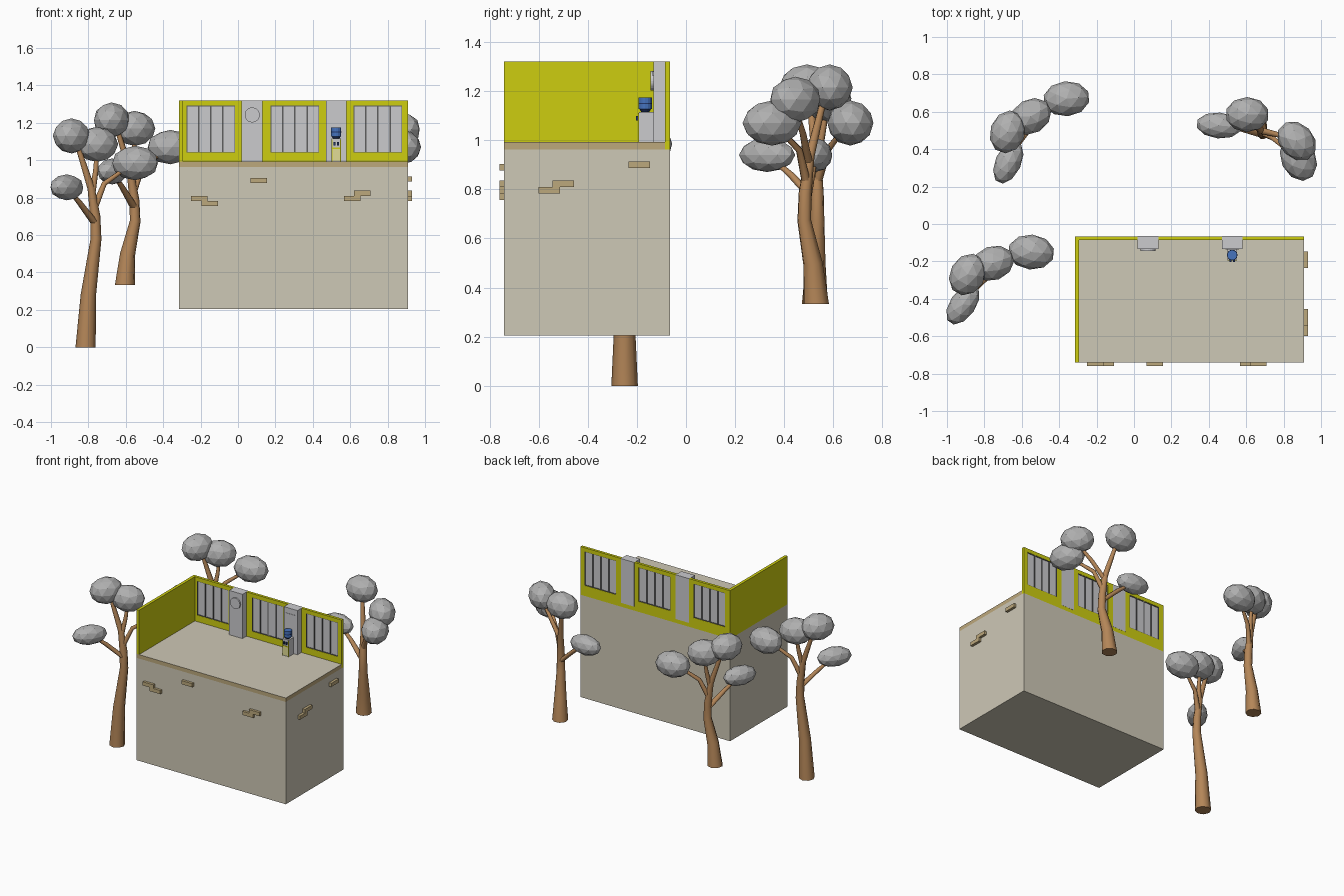
import bpy, bmesh, math
from mathutils import Vector, Matrix

if "Cube" in bpy.data.objects:
    bpy.data.objects.remove(bpy.data.objects["Cube"])


def material(name, r, g, b):
    m = bpy.data.materials.new(name)
    lin = [((c / 255 + 0.055) / 1.055) ** 2.4 for c in (r, g, b)]
    m.diffuse_color = (*lin, 1)
    m.use_nodes = True
    m.node_tree.nodes["Principled BSDF"].inputs["Base Color"].default_value = m.diffuse_color
    return m


BEIGE = material("beige_concrete", 206, 200, 182)
TAN = material("tan_brick", 188, 168, 124)
YELLOW = material("yellow_paint", 206, 206, 16)
GREY = material("light_grey", 203, 203, 206)
DARK = material("dark_grey", 95, 95, 95)
LEAF = material("foliage_grey", 176, 176, 176)
BARK = material("bark_brown", 180, 134, 88)
BLUE = material("bottle_blue", 70, 115, 190)
NAVY = material("navy", 35, 55, 105)
CREAM = material("pale_yellow", 226, 220, 150)


def finish(name, bm, *mats):
    bmesh.ops.recalc_face_normals(bm, faces=bm.faces)
    me = bpy.data.meshes.new(name)
    bm.to_mesh(me)
    bm.free()
    for m in mats:
        me.materials.append(m)
    ob = bpy.data.objects.new(name, me)
    bpy.context.collection.objects.link(ob)
    return ob


def add_box(bm, x0, x1, y0, y1, z0, z1):
    mat = Matrix.Translation(((x0 + x1) / 2, (y0 + y1) / 2, (z0 + z1) / 2)) \
        @ Matrix.Diagonal((x1 - x0, y1 - y0, z1 - z0, 1))
    bmesh.ops.create_cube(bm, size=1, matrix=mat)


def boxes(name, mat, *items):
    bm = bmesh.new()
    for it in items:
        add_box(bm, *it)
    return finish(name, bm, mat)


def cylinder(name, mat, loc, r1, r2, depth, sides=16, along_y=False):
    bm = bmesh.new()
    rot = Matrix.Rotation(math.pi / 2, 4, 'X') if along_y else Matrix()
    bmesh.ops.create_cone(bm, cap_ends=True, segments=sides, radius1=r1, radius2=r2,
                          depth=depth, matrix=Matrix.Translation(loc) @ rot)
    return finish(name, bm, mat)


# --- building extents ---
X0, X1, Y0, Y1 = -0.315, 0.91, -0.74, -0.066
WALL_IN, Z_SLAB, Z_FLOOR, Z_TOP = -0.086, 0.963, 0.992, 1.32

boxes("building_body", BEIGE, (X0, X1, Y0, Y1, 0.205, Z_SLAB))

# floor slab: tan edges, beige top
slab = boxes("floor_slab", TAN, (X0 + 0.02, X1, Y0, WALL_IN, Z_SLAB, Z_FLOOR),
             (X0, X0 + 0.02, Y0, Y0 + 0.004, Z_SLAB, Z_FLOOR))
slab.data.materials.append(BEIGE)
for p in slab.data.polygons:
    if p.normal.z > 0.5:
        p.material_index = 1

# yellow side wall and low strip under the back wall
boxes("side_wall", YELLOW, (X0, X0 + 0.022, Y0 + 0.004, Y1, Z_SLAB, Z_TOP),
      (X0, X0 + 0.022, Y0, Y0 + 0.004, Z_FLOOR, Z_TOP))
boxes("back_wall_strip", YELLOW, (X0 + 0.022, X1, WALL_IN, Y1, Z_SLAB, Z_FLOOR))

# back wall panels, each with a four-pane window
WZ0, WZ1 = 1.04, 1.292
for i, (a, b, wa, wb) in enumerate([(X0 + 0.022, 0.02, -0.275, -0.016),
                                    (0.13, 0.47, 0.174, 0.434),
                                    (0.58, X1, 0.618, 0.878)]):
    boxes(f"wall_panel_{i}", YELLOW,
          (a, b, WALL_IN, Y1, Z_FLOOR, WZ0), (a, b, WALL_IN, Y1, WZ1, Z_TOP),
          (a, wa, WALL_IN, Y1, WZ0, WZ1), (wb, b, WALL_IN, Y1, WZ0, WZ1))
    boxes(f"window_panes_{i}", GREY, (wa, wb, -0.080, -0.072, WZ0, WZ1))
    step, t = (wb - wa) / 4, 0.004
    bars = [(wa + k * step - t, wa + k * step + t, -0.085, -0.067, WZ0, WZ1) for k in (1, 2, 3)]
    bars += [(wa, wa + t, -0.085, -0.067, WZ0, WZ1), (wb - t, wb, -0.085, -0.067, WZ0, WZ1),
             (wa, wb, -0.084, -0.068, WZ0, WZ0 + t), (wa, wb, -0.084, -0.068, WZ1 - t, WZ1)]
    boxes(f"window_bars_{i}", DARK, *bars)

# grey pillars, round clock, small plaque
for i, (a, b) in enumerate([(0.02, 0.13), (0.47, 0.58)]):
    boxes(f"pillar_{i}", GREY, (a, b, -0.133, Y1 + 0.001, Z_FLOOR, Z_TOP))
cylinder("clock", GREY, (0.076, -0.137, 1.242), 0.04, 0.04, 0.014, 24, True)
boxes("plaque", GREY, (0.488, 0.562, -0.136, -0.132, 1.262, 1.28))

# water cooler
boxes("cooler_body", GREY, (0.5, 0.55, -0.192, -0.133, Z_FLOOR, 1.115))
boxes("cooler_front", CREAM, (0.505, 0.545, -0.195, -0.191, 0.996, 1.06))
boxes("cooler_trim", YELLOW, (0.5, 0.505, -0.195, -0.191, Z_FLOOR, 1.11),
      (0.545, 0.55, -0.195, -0.191, Z_FLOOR, 1.11), (0.505, 0.545, -0.195, -0.191, 1.06, 1.067))
boxes("cooler_taps", NAVY, (0.51, 0.52, -0.203, -0.191, 1.08, 1.098),
      (0.53, 0.54, -0.203, -0.191, 1.08, 1.098))
cylinder("bottle_neck", NAVY, (0.525, -0.166, 1.121), 0.015, 0.025, 0.014)
cylinder("bottle", BLUE, (0.525, -0.166, 1.151), 0.027, 0.027, 0.046)
cylinder("bottle_band", NAVY, (0.525, -0.166, 1.15), 0.028, 0.028, 0.005)

# raised bricks: (start along wall, lower z)
BW, BH, OUT = 0.088, 0.027, 0.019
boxes("front_bricks", TAN, *[(s, s + BW, Y0 - OUT, Y0, z, z + BH) for s, z in
      [(-0.25, 0.783), (-0.194, 0.756), (0.068, 0.877), (0.567, 0.783), (0.62, 0.81)]])
boxes("right_bricks", TAN, *[(X1, X1 + OUT, s, s + BW, z, z + BH) for s, z in
      [(-0.6, 0.783), (-0.543, 0.81), (-0.235, 0.886)]])


# --- trees ---
def tube(bm, pts, sides=8):
    rings = []
    for i, (x, y, z, r) in enumerate(pts):
        c = Vector((x, y, z))
        prev, nxt = Vector(pts[max(i - 1, 0)][:3]), Vector(pts[min(i + 1, len(pts) - 1)][:3])
        q = Vector((0, 0, 1)).rotation_difference(nxt - prev) if i else Matrix.Identity(3).to_quaternion()
        rings.append([bm.verts.new(c + q @ Vector((r * math.cos(k * math.tau / sides),
                                                   r * math.sin(k * math.tau / sides), 0)))
                      for k in range(sides)])
    for a, b in zip(rings, rings[1:]):
        for k in range(sides):
            n = (k + 1) % sides
            bm.faces.new((a[k], a[n], b[n], b[k]))
    bm.faces.new(rings[0])
    bm.faces.new(rings[-1])


def tree(name, pivot, angle, base, second):
    place = Matrix.Translation(pivot) @ Matrix.Rotation(math.radians(angle), 4, 'Z')
    # trunk, its lower part squeezed to start at the base height
    trunk = [(0, 0, 0, 0.054), (0.015, 0, 0.28, 0.041), (0.056, 0, 0.58, 0.029),
             (0.052, 0, 0.7, 0.027), (0.03, 0, 0.85, 0.02), (-0.05, -0.015, 1.1, 0.012)]
    trunk = [(x, y, base + z * (0.6 - base) / 0.6 if z < 0.6 else z, r) for x, y, z, r in trunk]
    sx, sy, sz, sa = second
    bm = bmesh.new()
    tube(bm, trunk)
    tube(bm, [(0.053, 0, 0.66, 0.024), (-0.03, -0.09, 0.77, 0.015), (-0.08, -0.15, 0.83, 0.01)])
    tube(bm, [(0.045, 0, 0.74, 0.02), (0.1, 0.035, 0.875, 0.014), (0.22, 0.08, 0.96, 0.01)])
    tube(bm, [(0.035, 0, 0.82, 0.018), (0.03 + sx * 0.4, sy * 0.5, 0.94, 0.014), (sx, sy, 1.05, 0.01)])
    bm.transform(place)
    ob = finish(name + "_trunk", bm, BARK)
    for p in ob.data.polygons:
        p.use_smooth = len(p.vertices) == 4
    # foliage clumps: centre, radii, turn
    clumps = [((-0.075, -0.02, 1.13), (0.115, 0.092, 0.092), 60),
              ((sx, sy, sz), (0.115, 0.09, 0.092), sa),
              ((0.265, 0.1, 0.985), (0.123, 0.092, 0.09), -5),
              ((-0.1, -0.18, 0.855), (0.12, 0.068, 0.068), 55)]
    for i, (c, rad, turn) in enumerate(clumps):
        bm = bmesh.new()
        m = place @ Matrix.Translation(c) @ Matrix.Rotation(math.radians(turn), 4, 'Z') \
            @ Matrix.Diagonal((*rad, 1))
        bmesh.ops.create_icosphere(bm, subdivisions=2, radius=1.02, matrix=m)
        finish(f"{name}_foliage_{i}", bm, LEAF)


tree("left_front_tree", (-0.815, -0.25, 0), 0, 0, (0.06, 0.04, 1.085, 20))
tree("left_back_tree", (-0.605, 0.525, 0.085), 10, 0.248, (0.06, 0.04, 1.085, 20))
tree("right_back_tree", (0.66, 0.53, 0.085), -60, 0.248, (0.179, 0.139, 1.08, 15))
